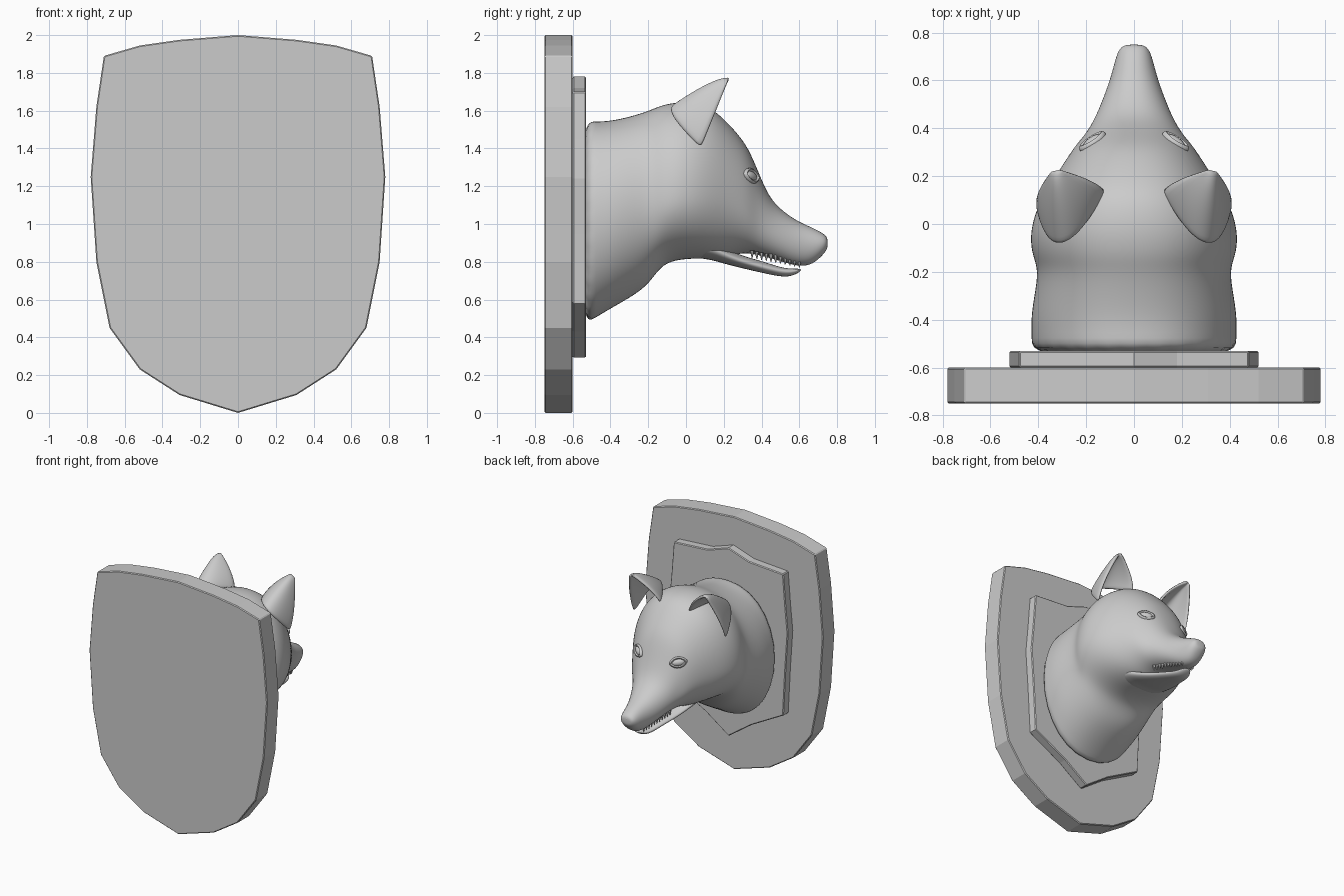
import bpy, bmesh, math
from mathutils import Vector
from mathutils.bvhtree import BVHTree

if "Cube" in bpy.data.objects:
    bpy.data.objects.remove(bpy.data.objects["Cube"])

grey = bpy.data.materials.new("plain_grey")
grey.use_nodes = True
grey.diffuse_color = (0.6, 0.6, 0.6, 1)
grey.node_tree.nodes["Principled BSDF"].inputs["Base Color"].default_value = (0.6, 0.6, 0.6, 1)


def finish(name, bm, smooth=None, subdiv=0):
    bmesh.ops.recalc_face_normals(bm, faces=bm.faces[:])
    me = bpy.data.meshes.new(name)
    bm.to_mesh(me)
    bm.free()
    ob = bpy.data.objects.new(name, me)
    bpy.context.collection.objects.link(ob)
    me.materials.append(grey)
    if subdiv:
        mod = ob.modifiers.new("round", "SUBSURF")
        mod.levels = mod.render_levels = subdiv
    if smooth:
        bpy.ops.object.select_all(action="DESELECT")
        ob.select_set(True)
        bpy.context.view_layer.objects.active = ob
        bpy.ops.object.shade_smooth_by_angle(angle=math.radians(smooth))
    return ob


def plaque(name, half, y0, y1):
    """Mirror a half outline from top centre to bottom centre and extrude it."""
    outline = half + [(-x, z) for x, z in half[-2:0:-1]]
    bm = bmesh.new()
    face = bm.faces.new([bm.verts.new((x, y0, z)) for x, z in outline])
    side = bmesh.ops.extrude_face_region(bm, geom=[face])["geom"]
    bmesh.ops.translate(bm, vec=(0, y1 - y0, 0),
                        verts=[v for v in side if isinstance(v, bmesh.types.BMVert)])
    ob = finish(name, bm)
    bev = ob.modifiers.new("edge", "BEVEL")
    bev.width, bev.segments, bev.limit_method = 0.006, 1, "ANGLE"
    bev.angle_limit = math.radians(60)


def skin(bm, rings, closed=True):
    """Bridge successive rings of points with quads."""
    rows = [[bm.verts.new(p) for p in r] for r in rings]
    n = len(rows[0])
    for a, b in zip(rows, rows[1:]):
        for i in range(n if closed else n - 1):
            j = (i + 1) % n
            bm.faces.new((a[i], a[j], b[j], b[i]))
    return rows


def loft(name, sections, count=28, smooth=50, power=0.9):
    """Sections are y, top, bottom, half width, height of the widest line."""
    bm = bmesh.new()
    rings = []
    for y, top, low, w, mid in sections:
        ring = []
        for k in range(count):
            a = math.tau * k / count
            c, s = math.cos(a), math.sin(a)
            x = math.copysign(abs(c) ** power, c) * w
            ring.append((x, y, mid + s * ((top - mid) if s > 0 else (mid - low))))
        rings.append(ring)
    rows = skin(bm, rings)
    bm.faces.new(rows[0])
    bm.faces.new(rows[-1])
    return finish(name, bm, smooth, 2)


# Wall shield and the smaller mounting plate
plaque("wall_shield", [(0, 2), (.31, 1.975), (.52, 1.945), (.71, 1.89), (.75, 1.62),
                       (.78, 1.25), (.75, .8), (.68, .45), (.52, .23), (.31, .095), (0, 0)],
       -.75, -.6)
plaque("mounting_plate", [(0, 1.78), (.18, 1.72), (.48, 1.7), (.5, 1.45), (.52, 1.24),
                          (.5, .95), (.48, .58), (.2, .43), (0, .29)], -.6, -.53)

# Neck, skull and upper muzzle
head = loft("neck_and_head", [
    (-.56, 1.55, .45, .43, 1.02), (-.48, 1.545, .5, .43, 1.03), (-.38, 1.55, .56, .435, 1.05),
    (-.23, 1.59, .645, .405, 1.1), (-.17, 1.615, .72, .41, 1.12), (-.12, 1.635, .785, .43, 1.12),
    (-.04, 1.65, .81, .437, 1.14), (.05, 1.645, .815, .415, 1.15), (.13, 1.62, .815, .375, 1.15),
    (.2, 1.56, .82, .33, 1.14), (.27, 1.485, .84, .285, 1.11), (.33, 1.405, .845, .245, 1.07),
    (.38, 1.285, .835, .2, 1.02), (.44, 1.14, .82, .165, .97), (.51, 1.07, .8, .135, .93),
    (.59, 1.015, .775, .105, .9), (.66, .985, .78, .085, .89), (.71, .96, .82, .072, .89),
    (.74, .94, .855, .055, .9), (.75, .92, .875, .03, .9)])

# Lower jaw, slightly open
loft("lower_jaw", [
    (.02, .97, .82, .2, .9), (.12, .92, .815, .2, .88), (.2, .875, .79, .17, .84),
    (.3, .83, .765, .135, .8), (.4, .805, .742, .1, .775), (.5, .77, .72, .072, .75),
    (.56, .762, .722, .055, .745), (.61, .765, .75, .025, .757)])

# Small teeth along both sides of the upper jaw
bm = bmesh.new()
for side in (-1, 1):
    for k in range(11):
        t = k / 10
        new = bmesh.ops.create_cone(bm, cap_ends=True, segments=6, radius1=.002,
                                    radius2=.012, depth=.04)["verts"]
        bmesh.ops.translate(bm, verts=new, vec=(side * (.105 - .055 * t), .35 + .25 * t,
                                                .84 - .05 * t))
finish("upper_teeth", bm)

# Find the head surface so that the eyes sit on it
deps = bpy.context.evaluated_depsgraph_get()
tree = BVHTree.FromObject(head, deps)

for side, label in ((1, "left"), (-1, "right")):
    spot, normal, _, _ = tree.ray_cast(Vector((side * .175, 2, 1.255)), Vector((0, -1, 0)))
    spot -= normal * .004
    across = Vector((side, -.6, .25))
    across = (across - normal * across.dot(normal)).normalized()
    up = normal.cross(across)

    # Almond eyeball
    bm = bmesh.new()
    bmesh.ops.create_uvsphere(bm, u_segments=20, v_segments=12, radius=1)
    for v in bm.verts:
        v.co = spot + across * v.co.x * .048 + up * v.co.y * .026 + normal * v.co.z * .02
    finish(label + "_eye", bm, 60)

    # Eyelid rim with pointed corners
    bm = bmesh.new()
    rings = []
    for i in range(24):
        a = math.tau * i / 24
        c, s = math.cos(a), math.sin(a)
        out = across * c + up * s
        base = spot + across * c * .056 + up * s * (.5 + .5 * abs(s)) * .033
        rings.append([base + out * math.cos(b) * .01 + normal * (math.sin(b) * .016)
                      for b in (math.tau * j / 8 for j in range(8))])
    skin(bm, rings + rings[:1])
    bmesh.ops.remove_doubles(bm, verts=bm.verts[:], dist=1e-5)
    finish(label + "_eyelid", bm, 60)

    # Cupped ear opening forwards
    inner, outer = Vector((.12, .14, 1.56)), Vector((.4, .08, 1.4))
    tip, back = Vector((.325, .225, 1.765)), Vector((.04, -.19, .13))
    root = (inner + outer) / 2
    bm = bmesh.new()
    rings = []
    for i in range(10):
        t = i / 9
        width = (1 - t ** 1.6) * .92 + .08
        depth = (1 - t) ** .8
        row = []
        for j in range(13):
            s = j / 6 - 1
            p = root.lerp(tip, t) + (inner - outer) / 2 * width * s + back * depth * (1 - s * s)
            p.x *= side
            row.append(p)
        rings.append(row)
    skin(bm, rings, closed=False)
    ear = finish(label + "_ear", bm, 60)
    thick = ear.modifiers.new("thickness", "SOLIDIFY")
    thick.thickness, thick.offset = .022, 0
    soft = ear.modifiers.new("round", "SUBSURF")
    soft.levels = soft.render_levels = 1

# Nose pad
bm = bmesh.new()
bmesh.ops.create_uvsphere(bm, u_segments=20, v_segments=12, radius=1)
for v in bm.verts:
    v.co = Vector((v.co.x * .055, .705 + v.co.y * .045, .91 + v.co.z * .038))
finish("nose_pad", bm, 60)
